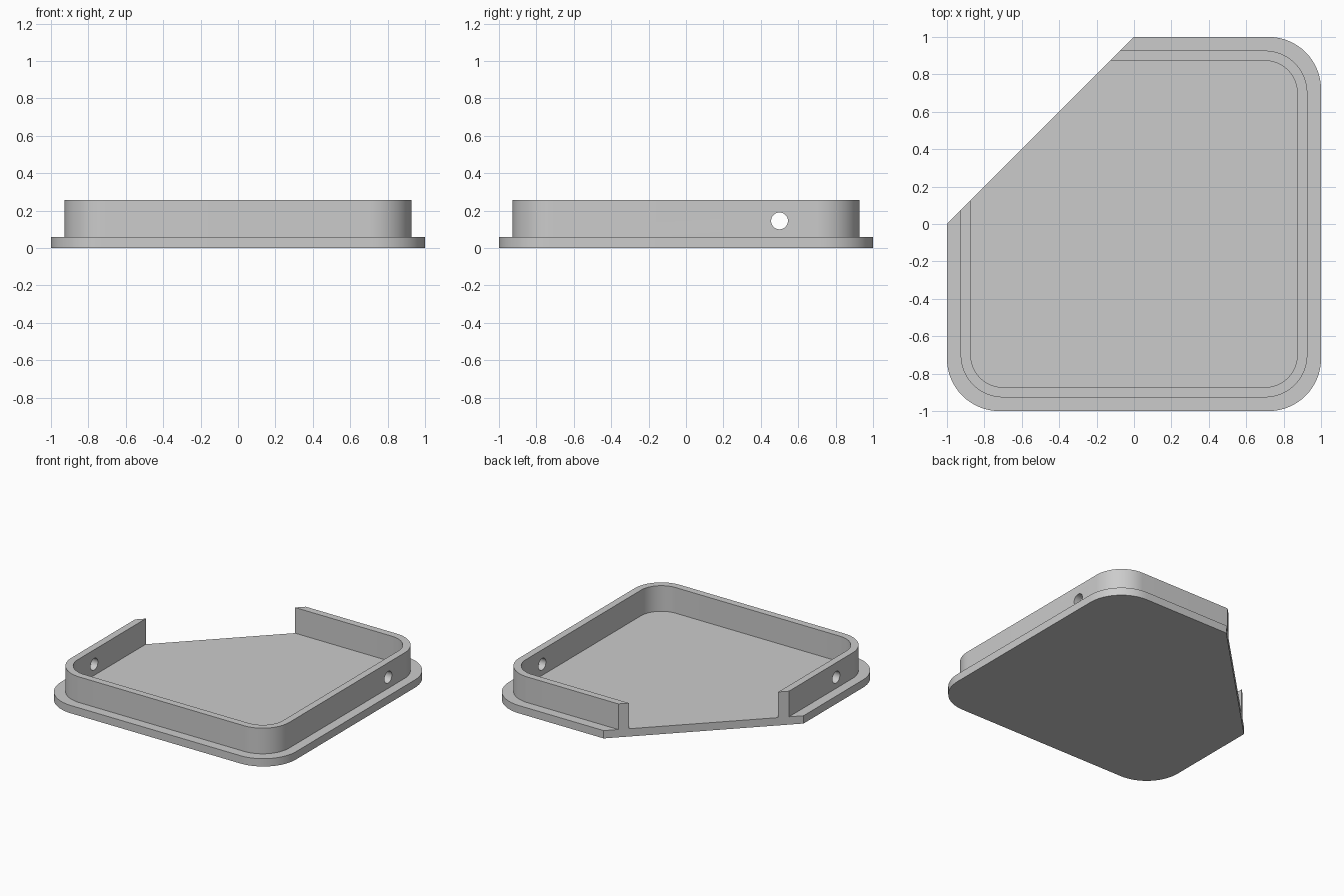
import bpy, bmesh
from math import sin, cos, pi, radians
from mathutils import Matrix

cube = bpy.data.objects.get("Cube")
if cube:
    bpy.data.objects.remove(cube, do_unlink=True)

BASE_TOP, WALL_TOP = 0.06, 0.257
WALL_OUTER, WALL_INNER = 0.927, 0.873
STEPS = 16

grey = bpy.data.materials.new("plain grey")
grey.use_nodes = True
grey.diffuse_color = (0.6, 0.6, 0.6, 1)
grey.node_tree.nodes["Principled BSDF"].inputs["Base Color"].default_value = (0.6, 0.6, 0.6, 1)


def outline(half, radius):
    """Rounded square, open along the diagonal line y = x + 1."""
    pts = [(half - 1, half)]
    c = half - radius
    for sx, sy, start in ((1, 1, pi / 2), (1, -1, 0), (-1, -1, -pi / 2)):
        for i in range(STEPS + 1):
            a = start - i / STEPS * pi / 2
            pts.append((sx * c + radius * cos(a), sy * c + radius * sin(a)))
    return pts + [(-half, 1 - half)]


def make_object(name, bm):
    bmesh.ops.recalc_face_normals(bm, faces=bm.faces)
    mesh = bpy.data.meshes.new(name)
    bm.to_mesh(mesh)
    bm.free()
    mesh.materials.append(grey)
    obj = bpy.data.objects.new(name, mesh)
    bpy.context.collection.objects.link(obj)
    return obj


def extrude_profile(name, pts, z0, z1):
    bm = bmesh.new()
    face = bm.faces.new([bm.verts.new((x, y, z0)) for x, y in pts])
    top = bmesh.ops.extrude_face_region(bm, geom=[face], use_keep_orig=True)
    verts = [v for v in top["geom"] if isinstance(v, bmesh.types.BMVert)]
    bmesh.ops.translate(bm, verts=verts, vec=(0, 0, z1 - z0))
    return make_object(name, bm)


# Flat base with a chamfered corner
base = extrude_profile("base_plate", outline(1, 0.28), 0, BASE_TOP)

# Upright rim, open at the chamfer
rim = extrude_profile(
    "rim_wall",
    outline(WALL_OUTER, 0.227) + outline(WALL_INNER, 0.173)[::-1],
    BASE_TOP, WALL_TOP)

# Round cable holes through the two side walls
bm = bmesh.new()
for side in (1, -1):
    place = Matrix.Translation((side * 0.9, side * 0.5, 0.145)) @ Matrix.Rotation(pi / 2, 4, "Y")
    bmesh.ops.create_cone(bm, cap_ends=True, segments=32, radius1=0.045,
                          radius2=0.045, depth=0.2, matrix=place)
cutter = make_object("hole_cutter", bm)
cutter.hide_render = True

cut = rim.modifiers.new("holes", "BOOLEAN")
cut.operation = "DIFFERENCE"
cut.solver = "EXACT"
cut.object = cutter
bpy.context.view_layer.update()
graph = bpy.context.evaluated_depsgraph_get()
drilled = bpy.data.meshes.new_from_object(rim.evaluated_get(graph))
rim.modifiers.clear()
rim.data = drilled
bpy.data.objects.remove(cutter, do_unlink=True)

# Smooth the rounded corners and holes, keep the rims crisp
for obj in (base, rim):
    bpy.ops.object.select_all(action="DESELECT")
    obj.select_set(True)
    bpy.context.view_layer.objects.active = obj
    bpy.ops.object.shade_smooth_by_angle(angle=radians(30))
